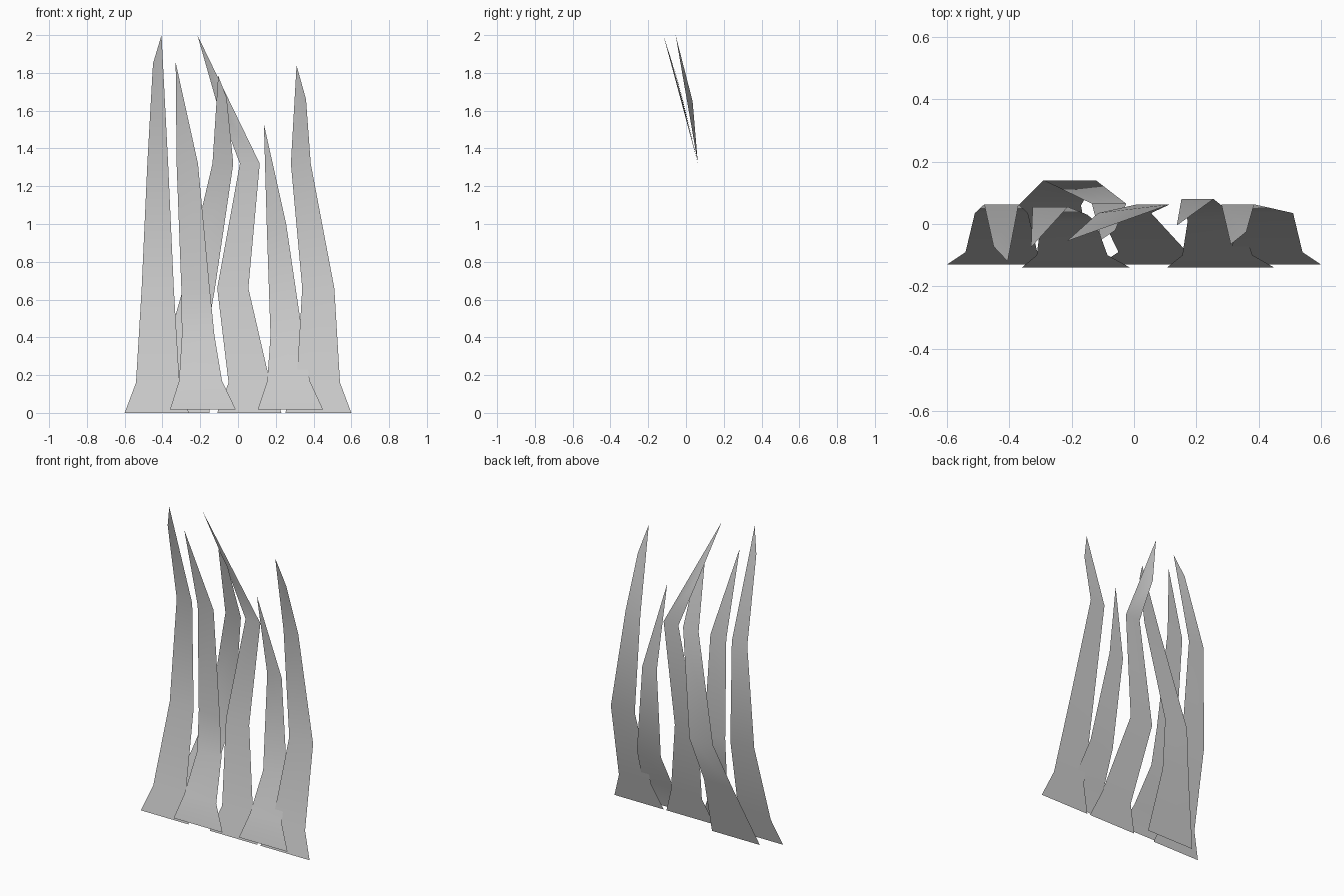
import bpy

if "Cube" in bpy.data.objects:
    bpy.data.objects.remove(bpy.data.objects["Cube"])


def blade(name, rows, tip, shoulder=None, side="left"):
    """Flat ribbon: rows of (z, y, left x, right x), closed by a pointed tip.
    An optional shoulder point bends one edge of the tip."""
    verts, faces = [], []
    for z, y, left, right in rows:
        verts += [(left, y, z), (right, y, z)]
    for i in range(len(rows) - 1):
        a = 2 * i
        faces.append((a, a + 1, a + 3, a + 2))
    n = len(verts)
    verts.append(tip)
    if shoulder:
        verts.append(shoulder)
        if side == "left":
            faces += [(n - 2, n - 1, n + 1), (n + 1, n - 1, n)]
        else:
            faces += [(n - 2, n - 1, n + 1), (n - 2, n + 1, n)]
    else:
        faces.append((n - 2, n - 1, n))
    mesh = bpy.data.meshes.new(name)
    mesh.from_pydata(verts, [], faces)
    mesh.shade_smooth()
    obj = bpy.data.objects.new(name, mesh)
    bpy.context.collection.objects.link(obj)
    return obj


def tall_rows(xs):
    """Shared bend of the three tall blades."""
    bend = [(0, -.13), (.16, -.09), (.66, .035), (1.32, .063)]
    return [(z, y, l, r) for (z, y), (l, r) in zip(bend, xs)]


# Tall blades: left, middle, right
blade("left_blade",
      tall_rows([(-.60, -.26), (-.54, -.31), (-.51, -.34), (-.48, -.37)]),
      (-.405, -.12, 2.0), (-.45, -.072, 1.85), "left")
blade("middle_blade",
      tall_rows([(-.11, .23), (-.05, .17), (-.11, .055), (.01, .115)]),
      (-.215, -.055, 2.0), (-.115, .035, 1.65), "left")
blade("right_blade",
      tall_rows([(.25, .60), (.31, .54), (.34, .51), (.28, .385)]),
      (.31, -.065, 1.84), (.36, -.025, 1.66), "right")

# Front blades, crossing through the tall ones near the base
blade("front_left_blade",
      [(.018, -.14, -.36, -.012), (.17, -.10, -.312, -.085),
       (.41, .01, -.297, -.125), (.66, .03, -.30, -.15),
       (1.32, .055, -.325, -.212)],
      (-.33, -.075, 1.855))
blade("front_right_blade",
      [(.018, -.14, .105, .45), (.17, -.10, .155, .38),
       (.41, .01, .172, .342), (1.0, .08, .152, .255)],
      (.137, -.005, 1.53))

# Rear blade leaning to the right
blade("rear_blade",
      [(0, -.05, -.49, -.15), (.38, .06, -.37, -.17),
       (.66, .14, -.29, -.122), (1.32, .065, -.135, -.025)],
      (-.105, -.05, 1.785), (-.06, -.02, 1.67), "right")
